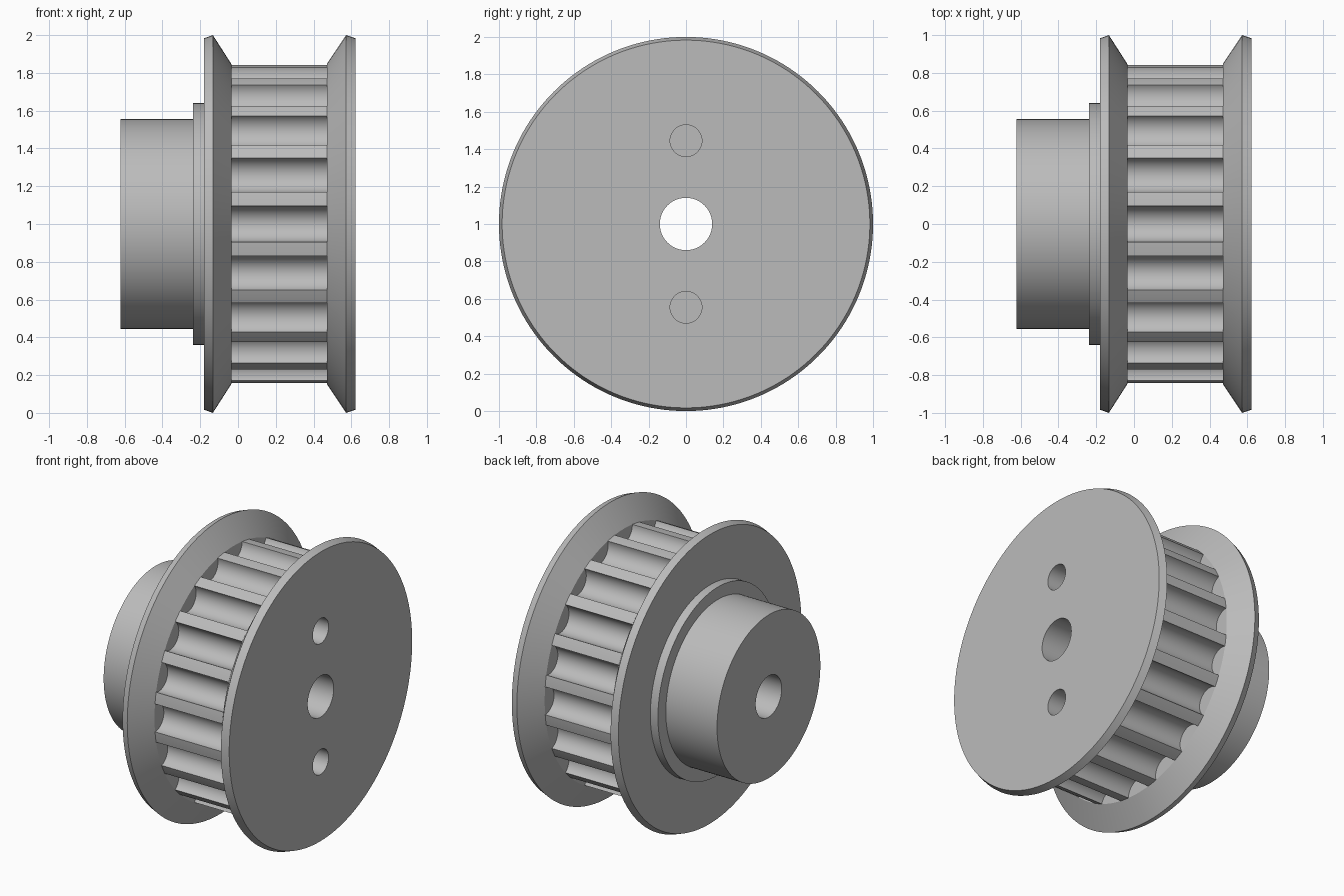
import bpy, bmesh, math
from mathutils import Matrix, Vector

if "Cube" in bpy.data.objects:
    bpy.data.objects.remove(bpy.data.objects["Cube"], do_unlink=True)

TEETH = 20
BELT_LEFT, BELT_RIGHT = -0.035, 0.47
BELT_RADIUS = 0.847
FACE = 0.622
CENTRE = Vector((0, 0, 1))

metal = bpy.data.materials.new("plain grey metal")
metal.use_nodes = True
grey = (0.5, 0.5, 0.5, 1)
metal.diffuse_color = grey
metal.node_tree.nodes["Principled BSDF"].inputs["Base Color"].default_value = grey


def add_object(name, bm):
    bmesh.ops.recalc_face_normals(bm, faces=bm.faces)
    mesh = bpy.data.meshes.new(name)
    bm.to_mesh(mesh)
    bm.free()
    obj = bpy.data.objects.new(name, mesh)
    bpy.context.collection.objects.link(obj)
    mesh.materials.append(metal)
    obj.location = CENTRE
    return obj


def lathe(name, profile, steps):
    """Turn (x, radius) points around the x axis, with a flat disc at each end."""
    bm = bmesh.new()
    rings = []
    for x, r in profile:
        angles = [math.tau * i / steps for i in range(steps)]
        rings.append([bm.verts.new((x, r * math.cos(a), r * math.sin(a))) for a in angles])
    for a, b in zip(rings, rings[1:]):
        for i in range(steps):
            j = (i + 1) % steps
            bm.faces.new((a[i], a[j], b[j], b[i]))
    bm.faces.new(rings[0])
    bm.faces.new(rings[-1])
    return add_object(name, bm)


def add_rod(bm, x0, x1, y, z, radius, sides):
    place = Matrix.Translation(((x0 + x1) / 2, y, z)) @ Matrix.Rotation(math.pi / 2, 4, 'Y')
    bmesh.ops.create_cone(bm, cap_ends=True, segments=sides, radius1=radius,
                          radius2=radius, depth=x1 - x0, matrix=place)


# Turned body: hub, collar, left flange, belt seat, right flange
pulley = lathe("timing_pulley", [
    (-0.622, 0.555), (-0.237, 0.555),
    (-0.237, 0.64), (-0.18, 0.64),
    (-0.18, 0.983), (-0.133, 1.0), (BELT_LEFT, BELT_RADIUS),
    (BELT_RIGHT, BELT_RADIUS), (0.572, 1.0), (FACE, 0.983),
], TEETH * 8)

# Round grooves between the teeth
bm = bmesh.new()
for i in range(TEETH):
    a = math.tau * i / TEETH
    add_rod(bm, BELT_LEFT, BELT_RIGHT, 0.842 * math.cos(a), 0.842 * math.sin(a), 0.095, 48)
grooves = add_object("groove_cutter", bm)

# Through bore and the two blind holes in the right face
bm = bmesh.new()
add_rod(bm, -1, 1, 0, 0, 0.14, 64)
for side in (-1, 1):
    add_rod(bm, FACE - 0.5, 1, 0, side * 0.445, 0.085, 48)
holes = add_object("hole_cutter", bm)

# Cut, then drop the cutters
bpy.ops.object.select_all(action='DESELECT')
pulley.select_set(True)
bpy.context.view_layer.objects.active = pulley
for cutter in (grooves, holes):
    cutter.hide_render = True
    mod = pulley.modifiers.new(cutter.name, 'BOOLEAN')
    mod.operation = 'DIFFERENCE'
    mod.solver = 'EXACT'
    mod.object = cutter
    bpy.ops.object.modifier_apply(modifier=mod.name)
    bpy.data.objects.remove(cutter, do_unlink=True)

bpy.ops.object.shade_smooth_by_angle(angle=math.radians(30))
